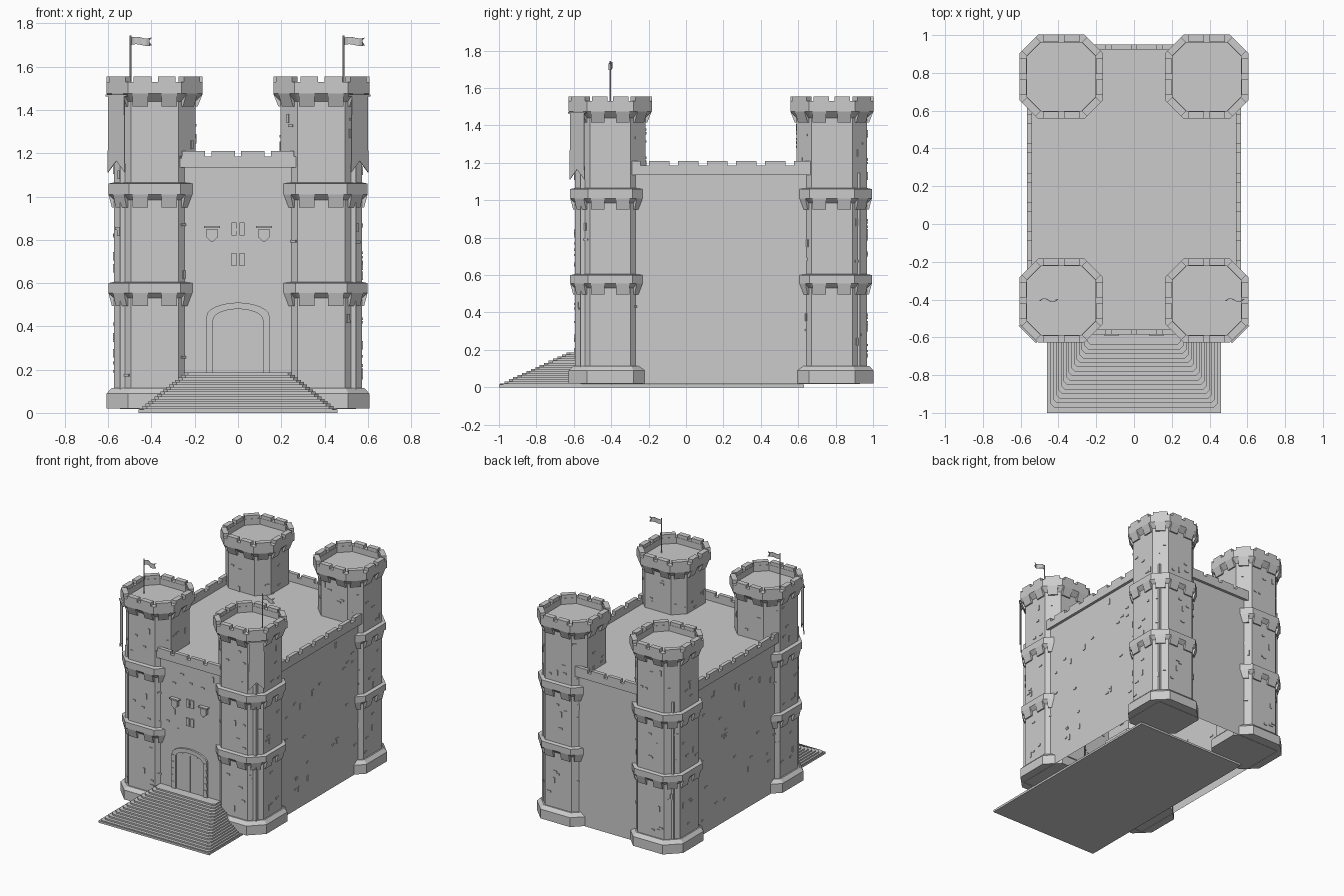
import bpy, bmesh, math, random
from mathutils import Matrix, Vector

random.seed(4)
old = bpy.data.objects.get("Cube")
if old:
    bpy.data.objects.remove(old, do_unlink=True)

stone = bpy.data.materials.new("grey_stone")
stone.use_nodes = True
colour = (0.6, 0.6, 0.6, 1)
stone.diffuse_color = colour
stone.node_tree.nodes["Principled BSDF"].inputs["Base Color"].default_value = colour


def finish(name, bm, solid=True):
    if solid:
        bmesh.ops.recalc_face_normals(bm, faces=bm.faces)
    me = bpy.data.meshes.new(name)
    bm.to_mesh(me)
    bm.free()
    me.materials.append(stone)
    ob = bpy.data.objects.new(name, me)
    bpy.context.collection.objects.link(ob)
    return ob


def box(bm, lo, hi, M=Matrix()):
    lo, hi = Vector(lo), Vector(hi)
    S = Matrix.Diagonal((*(hi - lo), 1))
    return bmesh.ops.create_cube(bm, size=1, matrix=M @ Matrix.Translation((lo + hi) / 2) @ S)


def prism(bm, pts, vec, M=Matrix()):
    """Extrude a planar outline along vec."""
    a = [bm.verts.new(M @ Vector(p)) for p in pts]
    b = [bm.verts.new(M @ (Vector(p) + Vector(vec))) for p in pts]
    n = len(a)
    bm.faces.new(a)
    bm.faces.new(b[::-1])
    for i in range(n):
        bm.faces.new((a[i], b[i], b[(i + 1) % n], a[(i + 1) % n]))


def wall_frame(x, y, degrees, dist=0):
    """Local x points out of the wall, y runs along it."""
    return (Matrix.Translation((x, y, 0)) @ Matrix.Rotation(math.radians(degrees), 4, 'Z')
            @ Matrix.Translation((dist, 0, 0)))


def stones(bm, M, half, z0, z1, count):
    """Scatter slightly raised bricks and a few upright slit stones."""
    for i in range(count):
        y, z = random.uniform(-half, half), random.uniform(z0, z1)
        w, h = (0.007, 0.02) if i % 4 == 0 else (random.uniform(0.01, 0.016), 0.006)
        box(bm, (-0.005, y - w, z - h), (0.005, y + w, z + h), M)


# Tower dimensions: apothem, half length of straight side
R, F = 0.188, 0.109
TAN = math.tan(math.pi / 8)
PROFILE = [(.034, .02), (.034, .09), (.01, .115), (0, .115),
           (0, .53), (.026, .555), (.026, .6), (0, .605),
           (0, .985), (.026, 1.01), (.026, 1.06), (0, 1.065),
           (0, 1.44), (.034, 1.475), (.034, 1.53), (-.006, 1.53), (-.006, 1.485)]


def octagon(d):
    r, f = R + d, F + d * TAN
    return [(r, -f), (r, f), (f, r), (-f, r), (-r, f), (-r, -f), (-f, -r), (f, -r)]


def tower(name, cx, cy):
    # Shaft with plinth, two string courses and parapet
    bm = bmesh.new()
    rings = [[bm.verts.new((cx + x, cy + y, z)) for x, y in octagon(d)] for d, z in PROFILE]
    for a, b in zip(rings, rings[1:]):
        for i in range(8):
            j = (i + 1) % 8
            bm.faces.new((a[i], a[j], b[j], b[i]))
    bm.faces.new(rings[0][::-1])
    bm.faces.new(rings[-1])
    finish(name + "_shaft", bm)

    corb, merl, brick = bmesh.new(), bmesh.new(), bmesh.new()
    for k in range(8):
        straight = k % 2 == 0
        dist = R if straight else (R + F) / math.sqrt(2)
        half = F if straight else (R - F) / math.sqrt(2)
        M = wall_frame(cx, cy, 45 * k, dist)
        # Wedge corbels under every projecting course
        for top, depth in ((.555, .026), (1.01, .026), (1.475, .034)):
            for c in ((-.067, .067) if straight else (0,)):
                prism(corb, [(-.005, c - .036, top), (depth, c - .036, top),
                             (.01, c - .036, top - .06), (-.005, c - .036, top - .06)],
                      (0, .072, 0), M)
        # Merlons
        for c, w in (((-.056, .041), (.056, .041)) if straight else ((0, .052),)):
            box(merl, (-.004, c - w, 1.52), (.034, c + w, 1.555), M)
        for z0, z1 in ((.15, .46), (.63, .92), (1.09, 1.39)):
            stones(brick, M, half - .02, z0, z1, 4 if straight else 2)
    finish(name + "_corbels", corb)
    finish(name + "_merlons", merl)
    finish(name + "_bricks", brick)


TX, FY, BY = .385, -.405, .78
for side, s in (("left", 1), ("right", -1)):
    tower("front_%s_tower" % side, s * TX, FY)
    tower("back_%s_tower" % side, s * TX, BY)

# Main hall, open underneath
HX, Y0, Y1 = .546, -.565, .93
bm = bmesh.new()
box(bm, (-HX, Y0, .018), (HX, Y1, 1.145))
bottom = [f for f in bm.faces if f.normal.z < -.9]
bmesh.ops.delete(bm, geom=bottom, context='FACES_ONLY')
finish("hall_walls", bm, solid=False)

# Hall parapets and merlons
mid = (Y0 + Y1) / 2
sides = [("left", wall_frame(HX, mid, 0), .7, [-.142 + .155 * k - mid for k in range(-1, 6)], .055),
         ("right", wall_frame(-HX, mid, 180), .7, [mid + .142 - .155 * k for k in range(-1, 6)], .055),
         ("front", wall_frame(0, Y0, -90), .4, [-.2055, -.0685, .0685, .2055], .054),
         ("back", wall_frame(0, Y1, 90), .4, [-.2055, -.0685, .0685, .2055], .054)]
for name, M, half, centres, w in sides:
    bm = bmesh.new()
    box(bm, (-.007, -half, 1.135), (.021, half, 1.185), M)
    for c in centres:
        box(bm, (-.007, c - w, 1.18), (.021, c + w, 1.21), M)
    finish(name + "_parapet", bm)
for name, M, half, count in (("left", sides[0][1], .62, 34), ("right", sides[1][1], .62, 34),
                             ("front", sides[2][1], .2, 9)):
    bm = bmesh.new()
    stones(bm, M, half, .56 if name == "front" else .12, 1.1, count)
    finish(name + "_wall_bricks", bm)

# Ground slab and three-sided steps
bm = bmesh.new()
box(bm, (-.46, -1, 0), (.46, .63, .015))
finish("ground_slab", bm)
bm = bmesh.new()
STEPS, c = 16, .02
for i in range(STEPS):
    t = i / (STEPS - 1)
    x, y = .455 - .205 * t, -.995 + .355 * t
    z = .01 + .165 * t
    prism(bm, [(-x, -.55, z), (-x, y + c, z), (c - x, y, z), (x - c, y, z), (x, y + c, z), (x, -.55, z)],
          (0, 0, .011))
finish("entrance_steps", bm)


# Arched doorway
def arch(w, spring, top, y):
    pts = [(-w, y, .18)]
    for i in range(13):
        a = math.pi * (1 - i / 12)
        pts.append((w * math.cos(a), y, spring + (top - spring) * math.sin(a)))
    return pts + [(w, y, .18)]


bm = bmesh.new()
outer, inner = arch(.146, .445, .51, Y0 - .014), arch(.115, .43, .48, Y0 - .014)
for i in range(len(outer) - 1):
    prism(bm, [outer[i], outer[i + 1], inner[i + 1], inner[i]], (0, .018, 0))
for s in (-1, 1):
    for k in range(5):
        z = .215 + .05 * k
        box(bm, (s * .136 - .01, Y0 - .018, z), (s * .136 + .01, Y0, z + .025))
finish("door_frame", bm)
bm = bmesh.new()
prism(bm, arch(.116, .43, .48, Y0 - .004), (0, .006, 0))
for x in (-.06, 0, .06):
    box(bm, (x - .003, Y0 - .008, .185), (x + .003, Y0, .46))
finish("door_leaves", bm)

# Slit windows and hanging shields on the front wall
bm = bmesh.new()
for z in (.68, .82):
    for x in (-.018, .018):
        box(bm, (x - .012, Y0 - .008, z), (x + .012, Y0 + .002, z + .06))
finish("front_windows", bm)
for side, s in (("left", 1), ("right", -1)):
    bm = bmesh.new()
    cx = s * .12
    prism(bm, [(cx + x, Y0 - .022, z) for x, z in
               ((-.025, .85), (.025, .85), (.025, .81), (0, .788), (-.025, .81))], (0, .024, 0))
    box(bm, (cx - .037, Y0 - .028, .855), (cx + .037, Y0 + .002, .864))
    finish(side + "_shield", bm)

    # Banner hung off the outer front corner, with its rod
    M = wall_frame(s * TX, FY, -45 if s > 0 else -135, (R + F) / math.sqrt(2) + .038)
    bm = bmesh.new()
    prism(bm, [(0, y, z) for y, z in
               ((-.052, 1.465), (.052, 1.465), (.056, 1.11), (0, 1.165), (-.056, 1.11))], (.004, 0, 0), M)
    box(bm, (-.003, -.066, 1.463), (.007, .066, 1.472), M)
    finish(side + "_banner", bm)

    # Flagpole and waving swallow-tailed flag
    px = .488 if s > 0 else -.497
    bm = bmesh.new()
    bmesh.ops.create_cone(bm, cap_ends=True, segments=8, radius1=.004, radius2=.004, depth=.265,
                          matrix=Matrix.Translation((px, FY, 1.6125)))
    finish(side + "_flagpole", bm)
    bm = bmesh.new()
    N = 10
    grid = []
    for i in range(N + 1):
        t = i / N
        tail = .018 if i == N else 0
        y, dz = FY + .009 * math.sin(t * 7), .004 * math.sin(t * 6)
        grid.append([bm.verts.new((px + .098 * t - d, y, z + dz))
                     for d, z in ((0, 1.7), (tail, 1.717), (0, 1.734))])
    for a, b in zip(grid, grid[1:]):
        for j in range(2):
            bm.faces.new((a[j], b[j], b[j + 1], a[j + 1]))
    flag = finish(side + "_flag", bm, solid=False)
    flag.modifiers.new("thickness", 'SOLIDIFY').thickness = .003
